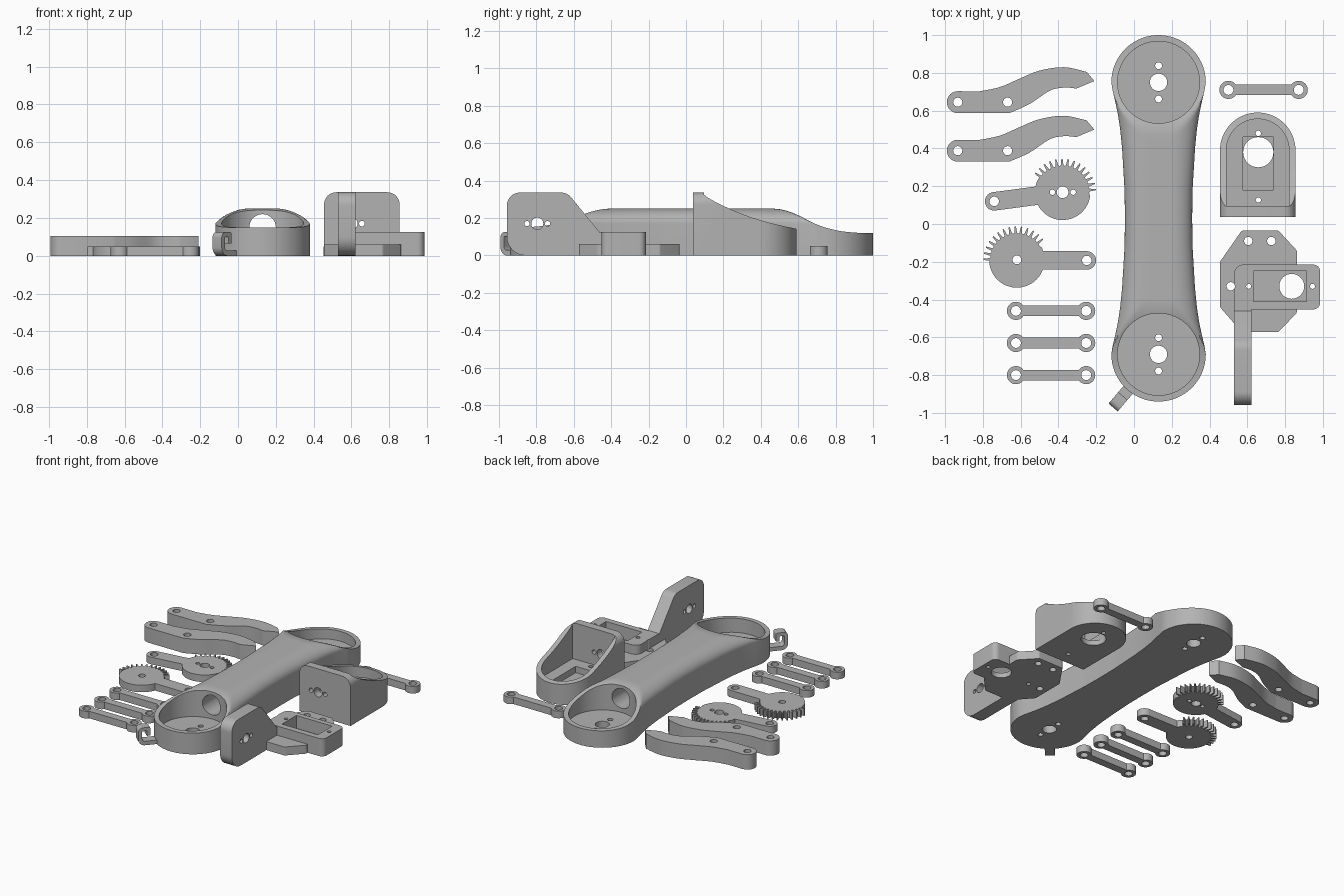
import bpy, bmesh, math
from math import sin, cos, pi, sqrt
from mathutils import Matrix, Vector

if "Cube" in bpy.data.objects:
    bpy.data.objects.remove(bpy.data.objects["Cube"])

GREY = bpy.data.materials.new("plain grey")
GREY.diffuse_color = (0.45, 0.45, 0.45, 1)
GREY.use_nodes = True
GREY.node_tree.nodes["Principled BSDF"].inputs["Base Color"].default_value = GREY.diffuse_color


def frame(u, v, w, o=(0, 0, 0)):
    return Matrix([(u[i], v[i], w[i], o[i]) for i in range(3)] + [(0, 0, 0, 1)])


X, Y, Z = (1, 0, 0), (0, 1, 0), (0, 0, 1)
FLAT = frame(X, Y, Z)     # outline in x, y
SIDE = frame(Y, Z, X)     # outline in y, z
FRONT = frame(X, Z, Y)    # outline in x, z


def finish(bm, name):
    bmesh.ops.remove_doubles(bm, verts=bm.verts, dist=1e-5)
    bmesh.ops.recalc_face_normals(bm, faces=bm.faces)
    me = bpy.data.meshes.new(name)
    bm.to_mesh(me)
    bm.free()
    me.materials.append(GREY)
    ob = bpy.data.objects.new(name, me)
    bpy.context.collection.objects.link(ob)
    return ob


def prism(name, loops, lo, hi, mat=FLAT):
    """Extrude an outline (first loop) with holes (other loops)."""
    cu = bpy.data.curves.new(name, 'CURVE')
    cu.dimensions, cu.fill_mode, cu.extrude = '2D', 'BOTH', (hi - lo) / 2
    for pts in loops:
        sp = cu.splines.new('POLY')
        sp.points.add(len(pts) - 1)
        for p, c in zip(sp.points, pts):
            p.co = (c[0], c[1], 0, 1)
        sp.use_cyclic_u = True
    tmp = bpy.data.objects.new(name, cu)
    bpy.context.collection.objects.link(tmp)
    bpy.context.view_layer.update()
    me = tmp.evaluated_get(bpy.context.evaluated_depsgraph_get()).to_mesh()
    bm = bmesh.new()
    bm.from_mesh(me)
    bpy.data.objects.remove(tmp)
    bpy.data.curves.remove(cu)
    bm.transform(mat @ Matrix.Translation((0, 0, (lo + hi) / 2)))
    return finish(bm, name)


def combine(ob, op, *others):
    for other in others:
        m = ob.modifiers.new("b", 'BOOLEAN')
        m.operation, m.solver, m.object = op, 'EXACT', other
        bpy.context.view_layer.objects.active = ob
        bpy.ops.object.modifier_apply(modifier=m.name)
        bpy.data.objects.remove(other)
    return ob


def circle(x, y, r, n=32):
    return [(x + r * cos(2 * pi * i / n), y + r * sin(2 * pi * i / n)) for i in range(n)]


def rect(x0, x1, y0, y1):
    return [(x0, y0), (x1, y0), (x1, y1), (x0, y1)]


def rounded(pts, n=8):
    """Polygon whose (x, y, r) corners become arcs."""
    out = []
    for i, p in enumerate(pts):
        c = Vector(p[:2])
        r = p[2] if len(p) > 2 else 0
        if not r:
            out.append(tuple(c))
            continue
        a = (Vector(pts[i - 1][:2]) - c).normalized()
        b = (Vector(pts[(i + 1) % len(pts)][:2]) - c).normalized()
        half = a.angle(b) / 2
        d, w = r / math.tan(half), sin(half)
        for k in range(n + 1):
            t = k / n
            k0, k1, k2 = (1 - t) ** 2, 2 * t * (1 - t) * w, t * t
            out.append(tuple((k0 * (c + a * d) + k1 * c + k2 * (c + b * d)) / (k0 + k1 + k2)))
    return out


def spline(pts, n=5):
    out = []
    for i in range(len(pts) - 1):
        p0, p1, p2, p3 = (Vector(pts[min(max(j, 0), len(pts) - 1)]) for j in range(i - 1, i + 3))
        for k in range(n):
            t = k / n
            out.append(tuple(0.5 * (2 * p1 + (p2 - p0) * t + (2 * p0 - 5 * p1 + 4 * p2 - p3) * t * t
                                    + (3 * p1 - p0 - 3 * p2 + p3) * t ** 3)))
    return out + [tuple(pts[-1])]


def bone(p, q, r, bar):
    """Two round ends joined by a bar of half width `bar`."""
    ang, a = math.atan2(q[1] - p[1], q[0] - p[0]), math.asin(bar / r)
    out = []
    for c, base in ((q, ang - pi), (p, ang)):
        for k in range(25):
            s = base + a + (2 * pi - 2 * a) * k / 24
            out.append((c[0] + r * cos(s), c[1] + r * sin(s)))
    return out


def lerp(table, t):
    for (a, va), (b, vb) in zip(table, table[1:]):
        if t <= b:
            return va + (vb - va) * max(0, t - a) / (b - a)
    return table[-1][1]


# links
for i, (x, y) in enumerate([(-0.625, -0.46), (-0.625, -0.63), (-0.625, -0.80), (0.5, 0.71)]):
    e = (x + 0.372, y)
    prism(f"link_{i + 1}", [bone((x, y), e, 0.048, 0.028), circle(x, y, 0.026), circle(*e, 0.026)], 0, 0.05)

# gripper fingers
upper = spline([(-0.82, 0.702), (-0.71, 0.725), (-0.605, 0.77), (-0.5, 0.812), (-0.37, 0.83), (-0.25, 0.805)])
lower = spline([(-0.305, 0.717), (-0.37, 0.722), (-0.447, 0.705), (-0.553, 0.635), (-0.66, 0.587)])
heel = [(-0.933 - 0.058 * sin(k * pi / 12), 0.645 - 0.058 * cos(k * pi / 12)) for k in range(13)]
for i, dy in enumerate((0, -0.257)):
    loops = [upper + [(-0.21, 0.757)] + lower + heel, circle(-0.933, 0.645, 0.024), circle(-0.669, 0.645, 0.024)]
    prism(f"finger_{i + 1}", [[(x, y + dy) for x, y in l] for l in loops], 0, 0.105)


# half gears with lever arms
def gear(name, c, end, first, teeth, holes):
    pitch, pts = math.radians(10.8), []
    for k in range(teeth):
        for f, r in ((0, 0.14), (0.25, 0.143), (0.42, 0.177), (0.62, 0.177), (0.8, 0.143)):
            s = math.radians(first) + (k + f) * pitch
            pts.append((c[0] + r * cos(s), c[1] + r * sin(s)))
    s0 = math.radians(first) + teeth * pitch
    s1 = math.radians(first) + 2 * pi
    pts += [(c[0] + 0.147 * cos(s0 + (s1 - s0) * k / 30), c[1] + 0.147 * sin(s0 + (s1 - s0) * k / 30))
            for k in range(30)]
    g = prism(name, [pts], 0, 0.05)
    combine(g, 'UNION', prism("lever", [bone(c, end, 0.049, 0.0489)], 0, 0.05))
    combine(g, 'DIFFERENCE', *[prism("cut", [circle(*h)], -0.1, 0.2) for h in holes + [(*end, 0.025)]])


gear("drive_gear", (-0.378, 0.168), (-0.74, 0.12), -1, 14,
     [(-0.378, 0.168, 0.031), (-0.432, 0.168, 0.014), (-0.322, 0.168, 0.014)])
gear("idler_gear", (-0.62, -0.19), (-0.25, -0.193), 33, 14, [(-0.62, -0.19, 0.023)])

# main arm: lofted body with scooped ends
CX, BACK, FWD = 0.13, 0.75, -0.69
widths = [(0, 0.178), (0.15, 0.18), (0.37, 0.193), (0.47, 0.203), (0.55, 0.215), (0.62, 0.23), (0.68, 0.244), (0.72, 0.25)]
heights = spline([(0.45, 0.25), (0.5, 0.241), (0.57, 0.215), (0.67, 0.165), (0.77, 0.135), (0.87, 0.122), (0.97, 0.119)])
half = [0.72 * k / 36 for k in range(36)] + [0.72 + 0.25 * sin(k * pi / 2 / 18) for k in range(18)] + [0.9699]
bm, rows = bmesh.new(), []
for t in [-v for v in reversed(half[1:])] + half:
    a = abs(t)
    w = lerp(widths, a) if a < 0.72 else sqrt(max(1e-6, 0.0625 - (a - 0.72) ** 2))
    h = lerp(heights, a)
    if t < 0:
        h = 0.25 - (0.25 - h) * 0.77
    row = [bm.verts.new((CX - w, t + 0.03, 0)), bm.verts.new((CX + w, t + 0.03, 0))]
    for k in range(37):
        x = w * cos(pi * k / 36)
        u = max(0, abs(x) - 0.07) / (w - 0.07) if w > 0.08 else 0
        z = 0.17 + 0.08 * sqrt(max(0, 1 - u * u))
        row.append(bm.verts.new((CX + x, t + 0.03, min(z, h))))
    rows.append(row)
for r, s in zip(rows, rows[1:]):
    for k in range(len(r)):
        j = (k + 1) % len(r)
        bm.faces.new((r[k], r[j], s[j], s[k]))
bm.faces.new(rows[0])
bm.faces.new(rows[-1])
arm = finish(bm, "arm_body")
for y in (BACK, FWD):
    combine(arm, 'DIFFERENCE', prism("cup", [circle(CX, y, 0.217, 64)], 0.05, 0.5),
            *[prism("cut", [circle(CX, y + d, r)], -0.1, 0.2) for d, r in ((0, 0.046), (0.088, 0.018), (-0.088, 0.018))])
combine(arm, 'DIFFERENCE', prism("tunnel", [circle(CX, 0.15, 0.07)], FWD, BACK, FRONT))

# cable hook on the arm
d = Vector((-0.65, -0.76, 0)).normalized()
prism("cable_hook", [rounded([(0.22, 0), (0.37, 0, 0.045), (0.37, 0.125, 0.03), (0.29, 0.125, 0.01), (0.29, 0.065),
                              (0.313, 0.065), (0.313, 0.1), (0.345, 0.1), (0.345, 0.028, 0.02), (0.22, 0.028)])],
      -0.032, 0.032, frame(d, Z, (-d.y, d.x, 0), (CX, FWD, 0)))


# motor housing
def u_shape(r, y0):
    return [(0.655 + r * cos(pi * k / 32), 0.39 + r * sin(pi * k / 32)) for k in range(33)] + [(0.655 - r, y0), (0.655 + r, y0)]


house = prism("motor_housing", [u_shape(0.2, 0.038)], 0, 0.34)
slope = spline([(0.095, 0.325), (0.15, 0.29), (0.285, 0.227), (0.445, 0.175), (0.62, 0.136)])
combine(house, 'INTERSECT',
        prism("cut", [[(0, -0.1), (0, 0.336), (0.095, 0.336)] + slope + [(0.62, -0.1)]], 0.3, 1, SIDE),
        prism("cut", [rounded([(0.455, -0.2), (0.855, -0.2), (0.855, 0.336, 0.065), (0.455, 0.336, 0.065)])], -0.2, 0.8, FRONT))
combine(house, 'DIFFERENCE', prism("cut", [u_shape(0.166, 0.095)], 0.08, 0.5),
        prism("cut", [rect(0.578, 0.738, 0.18, 0.46)], 0.035, 0.2),
        *[prism("cut", [circle(*c)], -0.1, 0.2) for c in ((0.658, 0.38, 0.08), (0.658, 0.48, 0.014), (0.658, 0.127, 0.014))],
        *[prism("cut", [circle(x, 0.17, r)], -0.1, 0.13, FRONT) for x, r in ((0.6, 0.032), (0.545, 0.015), (0.655, 0.015))])

# wrist bracket: base plate, motor block and upright plate
bracket = prism("wrist_bracket", [rounded([
    (0.57, -0.035, 0.02), (0.765, -0.035, 0.02), (0.862, -0.14, 0.02), (0.862, -0.47, 0.02), (0.765, -0.572, 0.02),
    (0.57, -0.572, 0.02), (0.455, -0.44, 0.02), (0.455, -0.2, 0.02)])], 0, 0.06)
combine(bracket, 'UNION',
        prism("block", [rounded([(0.53, -0.452), (0.985, -0.452, 0.035), (0.985, -0.215, 0.035), (0.53, -0.215, 0.05)])], 0, 0.125),
        prism("upright", [rounded([(-0.958, 0, 0.1), (-0.958, 0.336, 0.07), (-0.635, 0.336, 0.07), (-0.46, 0.122),
                                   (-0.3, 0.122), (-0.3, 0)])], 0.53, 0.622, SIDE))
combine(bracket, 'DIFFERENCE', prism("cut", [rect(0.632, 0.913, -0.41, -0.25)], 0.035, 0.3),
        *[prism("cut", [circle(*c)], -0.1, 0.3) for c in (
            (0.835, -0.33, 0.066), (0.607, -0.33, 0.013), (0.945, -0.33, 0.013),
            (0.605, -0.09, 0.022), (0.727, -0.09, 0.022), (0.512, -0.33, 0.022))],
        *[prism("cut", [circle(y, 0.17, r)], 0.4, 0.8, SIDE) for y, r in ((-0.795, 0.032), (-0.85, 0.014), (-0.74, 0.014))])

# shading
bpy.ops.object.select_all(action='SELECT')
bpy.ops.object.shade_smooth_by_angle(angle=math.radians(30))
